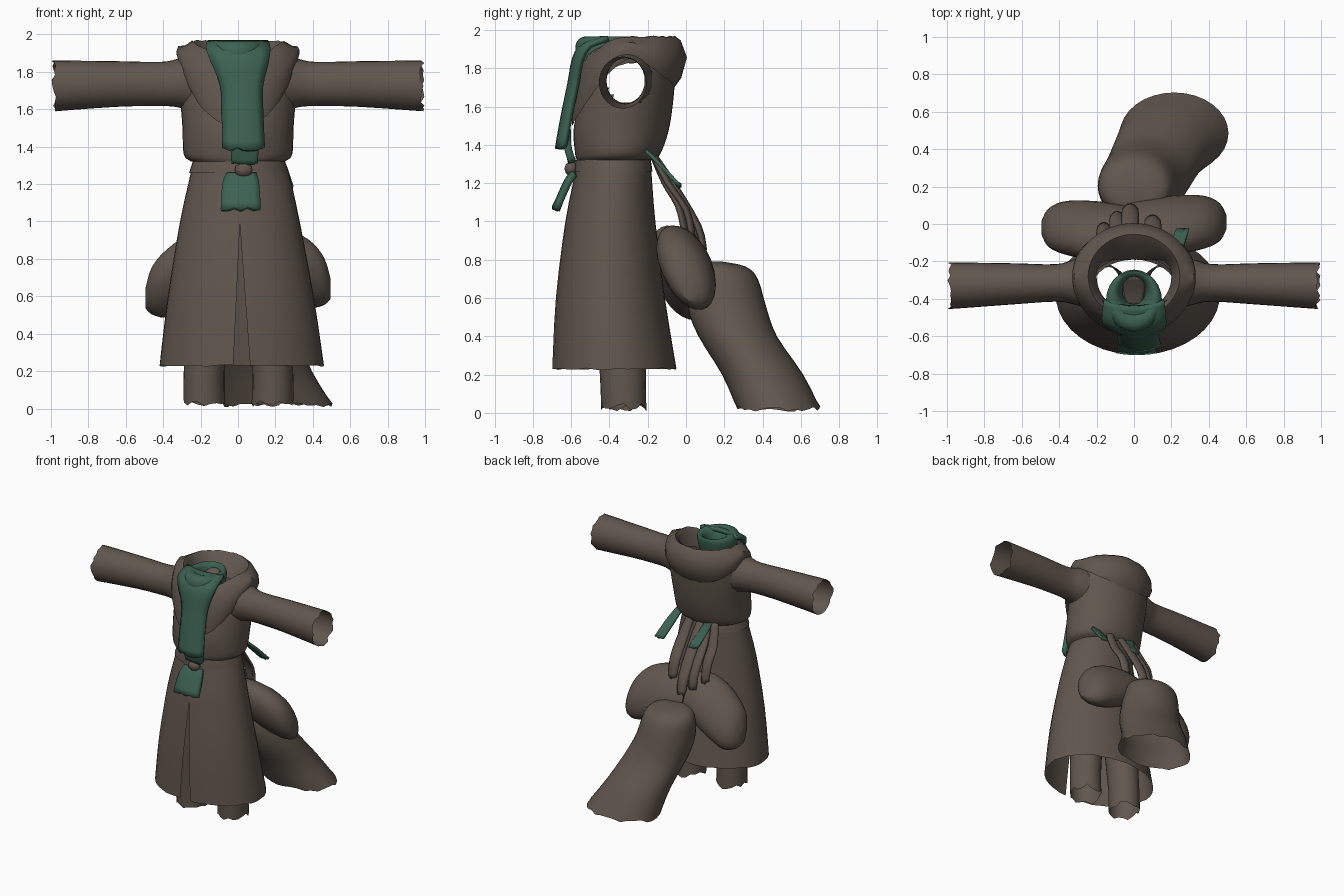
import bpy, bmesh, math, random
from mathutils import Vector

random.seed(4)
cube = bpy.data.objects.get("Cube")
if cube:
    bpy.data.objects.remove(cube, do_unlink=True)


def material(name, rgb):
    m = bpy.data.materials.new(name)
    m.use_nodes = True
    m.diffuse_color = (*rgb, 1)
    m.node_tree.nodes["Principled BSDF"].inputs["Base Color"].default_value = (*rgb, 1)
    return m


BROWN = material("worn brown cloth", (0.118, 0.093, 0.075))
GREEN = material("faded green cloth", (0.045, 0.12, 0.083))


def finish(name, bm, mat, thickness=0):
    bmesh.ops.recalc_face_normals(bm, faces=bm.faces)
    mesh = bpy.data.meshes.new(name)
    bm.to_mesh(mesh)
    bm.free()
    mesh.materials.append(mat)
    ob = bpy.data.objects.new(name, mesh)
    bpy.context.collection.objects.link(ob)
    bpy.ops.object.select_all(action="DESELECT")
    bpy.context.view_layer.objects.active = ob
    ob.select_set(True)
    bpy.ops.object.shade_smooth_by_angle(angle=math.radians(45))
    if thickness:
        mod = ob.modifiers.new("thickness", "SOLIDIFY")
        mod.thickness = thickness
        mod.offset = 0
    return ob


def smooth_path(points, steps):
    """Catmull-Rom interpolation of tuples of any length."""
    pts = [Vector(p) for p in points]
    out = []
    for i in range(len(pts) - 1):
        a, b, c, d = pts[max(i - 1, 0)], pts[i], pts[i + 1], pts[min(i + 2, len(pts) - 1)]
        for s in range(steps):
            t = s / steps
            out.append(0.5 * (2 * b + (c - a) * t + (2 * a - 5 * b + 4 * c - d) * t * t
                              + (3 * b - a - 3 * c + d) * t ** 3))
    return out + [pts[-1]]


def grid(bm, rows, closed):
    for r0, r1 in zip(rows, rows[1:]):
        n = len(r0)
        for j in range(n if closed else n - 1):
            k = (j + 1) % n
            bm.faces.new((r0[j], r0[k], r1[k], r1[j]))


def loft(name, rings, mat=BROWN, axis="z", segs=28, steps=3, ragged=0, cap_start=False,
         cap_end=False, side=1, shear=0, slit=None, hole=None):
    """Tube through elliptical rings: position, two centres, two radii."""
    bm = bmesh.new()
    rows = []
    path = smooth_path(rings, steps)
    for i, (p, c1, c2, r1, r2) in enumerate(path):
        gap = math.asin(slit(p) / r1) if slit else 0
        count = segs + 1 if slit else segs
        row = []
        for j in range(count):
            a = -math.pi / 2 + gap + (2 * math.pi - 2 * gap) * j / segs
            tear = random.uniform(-ragged, ragged) if i == len(path) - 1 else 0
            du = r1 * math.cos(a)
            u, v, w = c1 + du, c2 + r2 * math.sin(a) + shear * du, p + tear
            row.append(bm.verts.new((u, v, w) if axis == "z" else (side * w, u, v)))
        rows.append(row)
    grid(bm, rows, closed=not slit)
    if cap_start:
        bm.faces.new(rows[0])
    if cap_end:
        bm.faces.new(rows[-1])
    if hole:
        gone = [f for f in bm.faces if hole(f.calc_center_median())]
        bmesh.ops.delete(bm, geom=gone, context="FACES")
    return finish(name, bm, mat)


def strip(name, points, mat, bow=0.0, thickness=0.02, ragged=0.01):
    """Hanging cloth strip: x, y, z, half width."""
    bm = bmesh.new()
    path = smooth_path(points, 3)
    rows = []
    for i, (x, y, z, w) in enumerate(path):
        row = []
        for j in range(7):
            s = j / 3 - 1
            tear = random.uniform(-ragged, ragged) if i == len(path) - 1 else 0
            row.append(bm.verts.new((x + s * w, y + bow * s * s, z + tear)))
        rows.append(row)
    grid(bm, rows, closed=False)
    return finish(name, bm, mat, thickness)


# Coat body, with open armholes
loft("coat_torso", [(1.32, 0, -.37, .25, .2), (1.36, 0, -.355, .29, .225),
                    (1.5, 0, -.335, .297, .25), (1.7, 0, -.295, .31, .235),
                    (1.83, 0, -.275, .30, .22), (1.9, 0, -.27, .25, .19)],
     segs=40, steps=5,
     hole=lambda c: ((c.y + .31) / .12) ** 2 + ((c.z - 1.74) / .13) ** 2 < 1)

# Flared skirt, split at the front
loft("coat_skirt", [(1.34, 0, -.38, .24, .19), (1.25, .01, -.38, .265, .2),
                    (1, .01, -.395, .32, .235), (.6, .015, -.395, .39, .285),
                    (.23, .02, -.375, .44, .325)],
     segs=36, ragged=.006, slit=lambda z: max(0, (.98 - z) * .06))

# Sleeves
for label, side in (("left", 1), ("right", -1)):
    loft(label + "_sleeve", [(.25, -.31, 1.745, .14, .155), (.33, -.31, 1.74, .118, .128),
                             (.42, -.315, 1.735, .1, .118), (.65, -.32, 1.735, .11, .122),
                             (.985, -.33, 1.725, .125, .136)],
         axis="x", side=side, ragged=.012)

# Hood lying folded around the neck, deep at the front
bm = bmesh.new()
profiles = []
for j in range(48):
    a = 2 * math.pi * j / 48
    s, c = math.sin(a), math.cos(a)      # c is 1 at the front
    front, back = max(c, 0), max(-c, 0)
    top = 1.965 - .09 * front ** 2
    low = 1.86 - .36 * front ** 1.5 - .16 * back
    column = [(.2, .19 - .1 * back, top - .14), (.225, .2 - .02 * back, top - .03),
              (.245, .225, top), (.285, .255, top - .025),
              (.32, .285 + .01 * front, (top + low) / 2 + .02),
              (.33, .315 - .06 * back, low + .05), (.312, .315 - .095 * back, low)]
    profiles.append([bm.verts.new((rx * s, -.28 - ry * c, z + random.uniform(-.005, .005)))
                     for rx, ry, z in column])
grid(bm, profiles + profiles[:1], closed=False)
finish("folded_hood", bm, BROWN)

# Scarf: neck loop, long front fall, tucked end and loose end
loft("scarf_loop", [(1.86, 0, -.36, .06, .07), (1.94, 0, -.37, .08, .09),
                    (1.965, 0, -.39, .12, .14), (1.93, 0, -.41, .15, .165),
                    (1.84, 0, -.42, .14, .155)], GREEN, segs=24)
strip("scarf_front", [(0, -.44, 1.955, .16), (0, -.535, 1.92, .17), (.01, -.58, 1.85, .15),
                      (.02, -.605, 1.72, .108), (.025, -.64, 1.55, .105),
                      (.03, -.67, 1.385, .108)],
      GREEN, bow=.035, thickness=.03)
strip("scarf_tucked_end", [(.03, -.62, 1.48, .08), (.035, -.62, 1.4, .075),
                           (.035, -.595, 1.31, .07)], GREEN, thickness=.04)
strip("scarf_loose_end", [(.02, -.59, 1.25, .075), (.015, -.625, 1.2, .095),
                          (.015, -.685, 1.065, .105)], GREEN, bow=.01, thickness=.035)

# Neck cloth inside the loop
strip("neck_lining", [(0, -.27, 1.93, .06), (0, -.36, 1.87, .055), (0, -.43, 1.84, .04)], BROWN)

# Belt and its knot
loft("belt", [(1.26, .005, -.38, .266, .205), (1.29, .005, -.38, .257, .201),
              (1.32, .005, -.38, .247, .196)], segs=36)
bm = bmesh.new()
bmesh.ops.create_icosphere(bm, subdivisions=2, radius=1)
for v in bm.verts:
    v.co = (.03 + .05 * v.co.x, -.6 + .035 * v.co.y, 1.275 + .04 * v.co.z)
finish("belt_knot", bm, BROWN)

# Trouser legs
for label, x in (("left", .185), ("right", -.18)):
    loft(label + "_trouser_leg", [(.95, x * .75, -.36, .11, .13), (.5, x * .9, -.34, .11, .13),
                                  (.2, x, -.33, .11, .12), (.03, x, -.325, .112, .118)],
         segs=20, ragged=.022)

# Padded cloth lobes behind the hips, sloping down to the rear
for label, side, drop, y in (("left", 1, 0, .01), ("right", -1, -.05, -.02)):
    loft(label + "_hip_lobe", [(-.04, y, .82, .1, .11), (.1, y - .01, .81, .14, .15),
                               (.25, y - .01, .77 + drop / 2, .155, .175),
                               (.38, y, .72 + drop, .14, .165),
                               (.46, y, .68 + drop, .1, .115),
                               (.495, y, .64 + drop, .035, .05)],
         axis="x", side=side, segs=24, shear=-.55, cap_start=True, cap_end=True)

# Wide tail cover sweeping back to the left, open at the ground
loft("tail_cover", [(.79, .02, .14, .07, .05), (.765, .01, .18, .16, .13),
                    (.7, .01, .2, .2, .175), (.55, .03, .215, .22, .205),
                    (.4, .075, .27, .235, .205), (.2, .145, .4, .25, .212),
                    (.02, .215, .485, .29, .218)],
     ragged=.012, segs=32, cap_start=True)

# Tie strips hanging at the back
for i, (x, y, z, w) in enumerate(((-.16, .0, .95, .035), (-.09, .06, .9, .035),
                                  (-.02, .1, .85, .04), (.1, .04, .93, .04))):
    strip("back_tie_%d" % i, [(x * .8, -.17, 1.36, w * .7), (x, -.1 + y * .4, 1.2, w),
                              (x, y - .03, z + .13, w), (x, y, z, w * .8)],
          BROWN, bow=-.02, ragged=.02)
for label, x, y in (("left", .2, -.21), ("right", -.1, -.17)):
    strip(label + "_green_tie", [(x, y, 1.37, .025), (x + .03, -.12, 1.28, .035),
                                 (x + .06, -.03, 1.18, .035)], GREEN)
